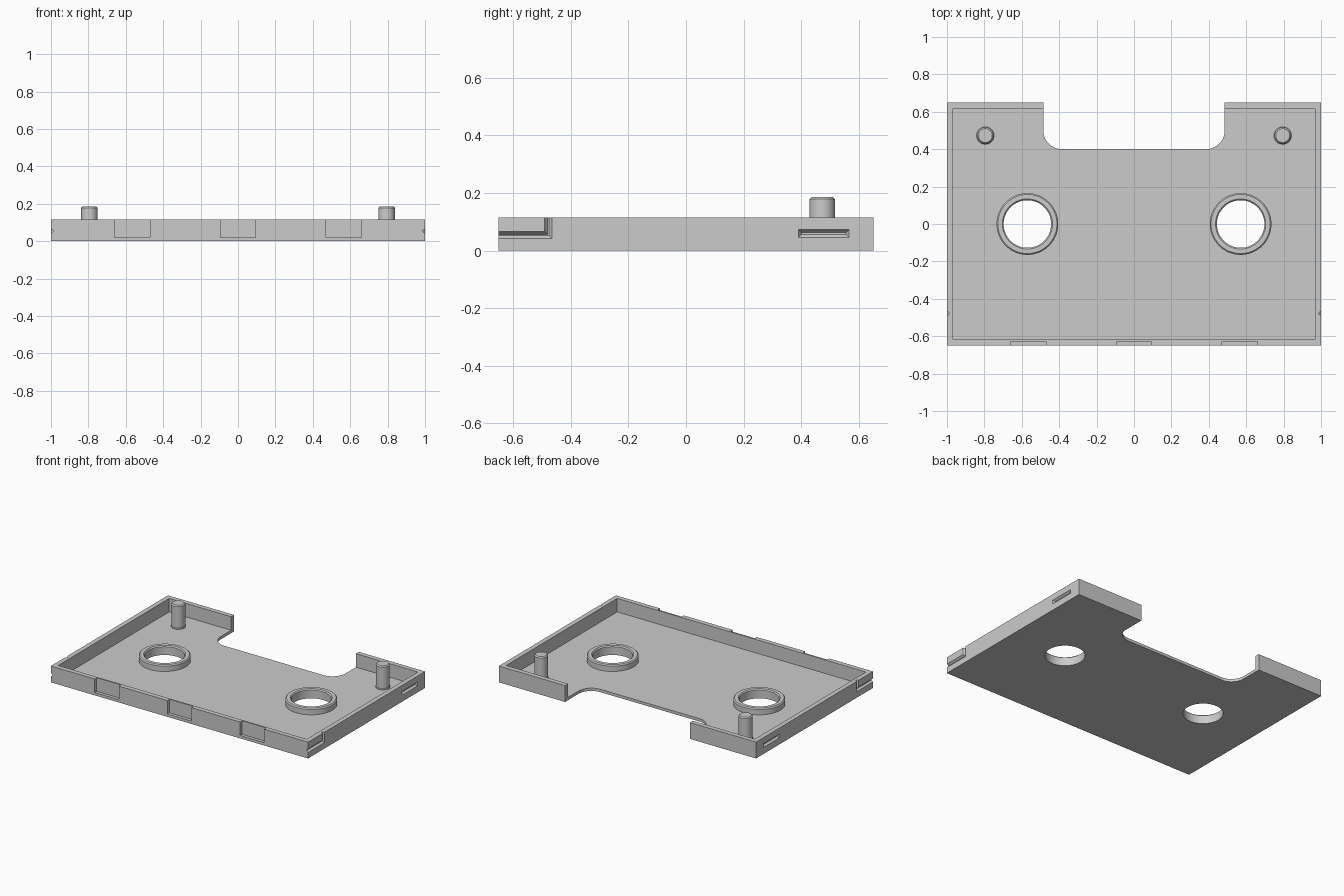
import bpy, bmesh, math
from mathutils import Matrix

if "Cube" in bpy.data.objects:
    bpy.data.objects.remove(bpy.data.objects["Cube"], do_unlink=True)

HALF_Y, HEIGHT, FLOOR, WALL = 0.65, 0.115, 0.02, 0.033
HOLE_X, HOLE_R = 0.57, 0.127

grey = bpy.data.materials.new("light grey plastic")
grey.use_nodes = True
colour = (0.6, 0.6, 0.6, 1)
grey.diffuse_color = colour
grey.node_tree.nodes["Principled BSDF"].inputs["Base Color"].default_value = colour


def make_object(name, bm):
    bmesh.ops.recalc_face_normals(bm, faces=bm.faces[:])
    mesh = bpy.data.meshes.new(name)
    bm.to_mesh(mesh)
    bm.free()
    mesh.materials.append(grey)
    obj = bpy.data.objects.new(name, mesh)
    bpy.context.collection.objects.link(obj)
    return obj


def box(name, x0, x1, y0, y1, z0, z1):
    bm = bmesh.new()
    bmesh.ops.create_cube(bm, size=1)
    bmesh.ops.scale(bm, vec=(x1 - x0, y1 - y0, z1 - z0), verts=bm.verts)
    bmesh.ops.translate(bm, vec=((x0 + x1) / 2, (y0 + y1) / 2, (z0 + z1) / 2), verts=bm.verts)
    return make_object(name, bm)


def prism(name, outline, z0, z1):
    bm = bmesh.new()
    face = bm.faces.new([bm.verts.new((x, y, z0)) for x, y in outline])
    moved = bmesh.ops.extrude_face_region(bm, geom=[face])["geom"]
    bmesh.ops.translate(bm, vec=(0, 0, z1 - z0),
                        verts=[v for v in moved if isinstance(v, bmesh.types.BMVert)])
    return make_object(name, bm)


def lathe(name, profile, x, y, closed, steps=64):
    bm = bmesh.new()
    verts = [bm.verts.new((r, 0, z)) for r, z in profile]
    edges = [bm.edges.new(pair) for pair in zip(verts, verts[1:])]
    if closed:
        edges.append(bm.edges.new((verts[-1], verts[0])))
    bmesh.ops.spin(bm, geom=verts + edges, cent=(0, 0, 0), axis=(0, 0, 1),
                   angle=math.tau, steps=steps)
    bmesh.ops.remove_doubles(bm, verts=bm.verts[:], dist=1e-5)
    bmesh.ops.translate(bm, vec=(x, y, 0), verts=bm.verts)
    return make_object(name, bm)


def groove(width, height, centre, turn, depth=0.014, inset=0.011):
    """Tapered slot cutter, its narrow side pointing into the wall."""
    bm = bmesh.new()
    bmesh.ops.create_cube(bm, size=1)
    for v in bm.verts:
        inner = v.co.y > 0
        shrink = 2 * inset if inner else 0
        v.co.x *= width - shrink
        v.co.z *= height - shrink
        v.co.y = depth if inner else -0.001
    bm.transform(Matrix.Translation(centre) @ Matrix.Rotation(math.radians(turn), 4, "Z"))
    return make_object("groove_cutter", bm)


def cut(target, cutter):
    mod = target.modifiers.new("cut", "BOOLEAN")
    mod.operation, mod.solver, mod.object = "DIFFERENCE", "EXACT", cutter
    bpy.context.view_layer.objects.active = target
    bpy.ops.object.modifier_apply(modifier=mod.name)
    bpy.data.objects.remove(cutter, do_unlink=True)


# Tray: solid block hollowed from above
tray = box("tray", -1, 1, -HALF_Y, HALF_Y, 0, HEIGHT)
inner_y = HALF_Y - WALL
cut(tray, box("cavity", WALL - 1, 1 - WALL, -inner_y, inner_y, FLOOR, 0.3))

# Rear opening with rounded inner corners
side, front, radius = 0.485, 0.4, 0.1
arc = [(side - radius + radius * math.sin(a), front + radius - radius * math.cos(a))
       for a in (math.radians(d) for d in range(0, 91, 6))]
half = arc + [(side, 0.8)]
cut(tray, prism("opening", half + [(-x, y) for x, y in reversed(half)], -0.1, 0.3))

# Recesses along the front wall
for x in (-0.565, 0, 0.565):
    cut(tray, box("recess", x - 0.094, x + 0.094, -0.8, 0.022 - HALF_Y, FLOOR, 0.3))

for s in (-1, 1):
    # Spool hole
    hole = [(s * HOLE_X + HOLE_R * math.cos(i * math.tau / 64),
             HOLE_R * math.sin(i * math.tau / 64)) for i in range(64)]
    cut(tray, prism("hole", hole, -0.1, 0.3))
    # Snap slots on the side and rear walls
    cut(tray, groove(0.176, 0.028, (s, 0.478, 0.059), 90 * s))
    cut(tray, groove(0.117, 0.028, (s * 0.74, HALF_Y, 0.059), 180))
    # L-shaped groove near the front corner
    cut(tray, groove(0.235, 0.026, (s, -0.5825, 0.054), 90 * s))
    cut(tray, groove(0.026, 0.118, (s, -0.478, 0.1), 90 * s))

# Raised collars around the holes, and locating pegs
collar = [(HOLE_R, FLOOR), (0.165, FLOOR), (0.165, 0.058), (0.158, 0.065),
          (0.134, 0.065), (HOLE_R, 0.058)]
peg = [(0, FLOOR), (0.047, FLOOR), (0.047, 0.024), (0.044, 0.028),
       (0.044, 0.178), (0.037, 0.185), (0, 0.185)]
parts = [tray]
for s, label in ((-1, "right"), (1, "left")):
    parts.append(lathe(label + "_hole_collar", collar, s * HOLE_X, 0, True))
    parts.append(lathe(label + "_peg", peg, s * 0.795, 0.473, False, 40))

# Smooth the round surfaces, keep corners crisp
for obj in parts:
    bpy.ops.object.select_all(action="DESELECT")
    obj.select_set(True)
    bpy.context.view_layer.objects.active = obj
    bpy.ops.object.shade_smooth_by_angle(angle=math.radians(30))
